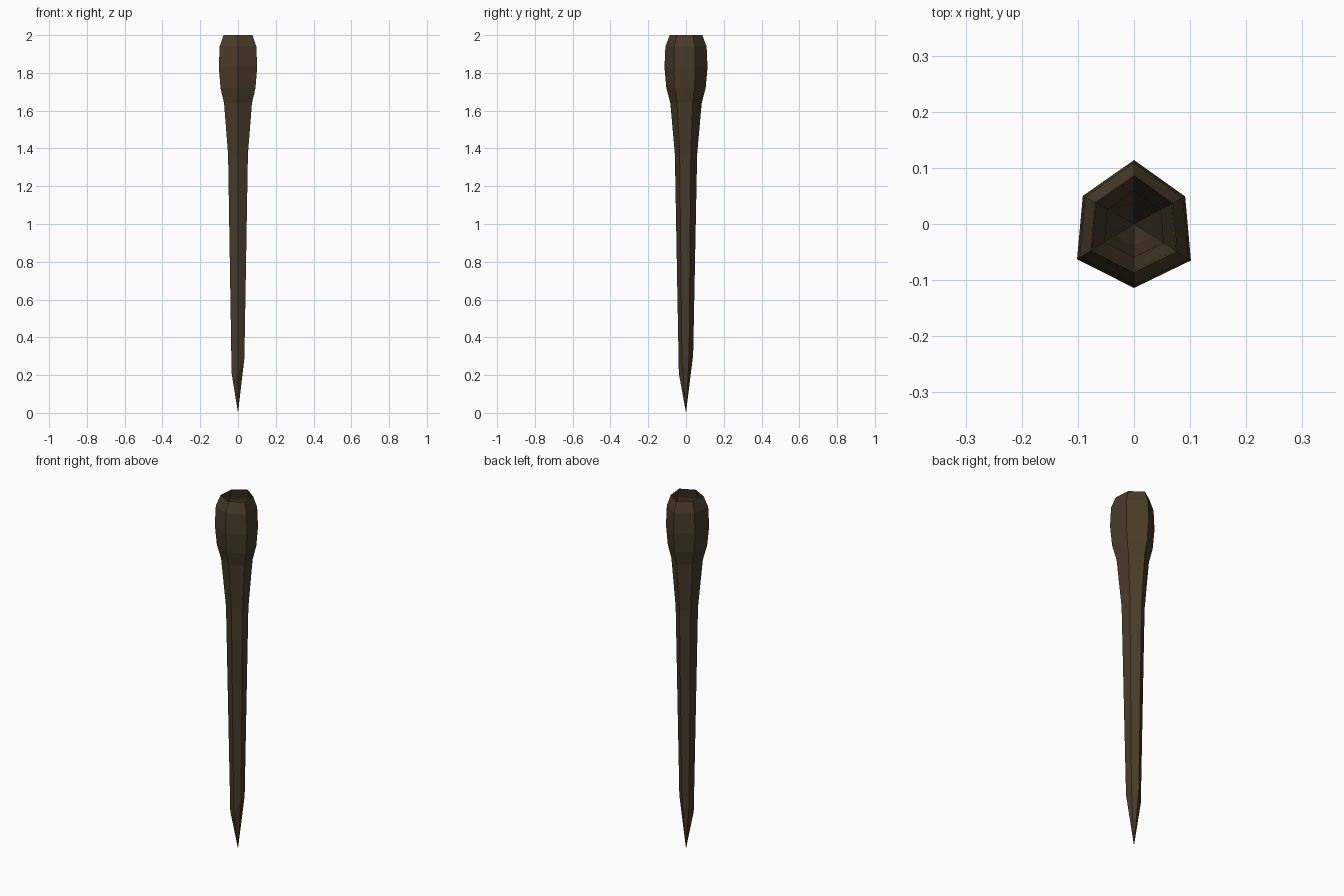
import bpy, bmesh

if "Cube" in bpy.data.objects:
    bpy.data.objects.remove(bpy.data.objects["Cube"])

# Dark wood colour
wood = bpy.data.materials.new("dark_wood")
wood.diffuse_color = (0.065, 0.043, 0.021, 1)
wood.use_nodes = True
wood.node_tree.nodes["Principled BSDF"].inputs["Base Color"].default_value = wood.diffuse_color

# Slightly uneven hexagonal section, counter-clockwise from the front corner
section = [(0, -1), (0.89, -0.57), (0.8, 0.43), (0, 1), (-0.8, 0.44), (-0.89, -0.55)]

# Profile from above the point up to the open rim: height, radius
profile = [(0.24, 0.038), (1.37, 0.059), (1.64, 0.083), (1.72, 0.104),
           (1.83, 0.114), (1.94, 0.109), (2.0, 0.086)]

# Uneven cut heights where the shaft is sharpened
cut_heights = [0.21, 0.29, 0.30, 0.31, 0.25, 0.21]

bm = bmesh.new()
rings = []
for level, (z, r) in enumerate(profile):
    ring = []
    for i, (x, y) in enumerate(section):
        height = cut_heights[i] if level == 0 else z
        ring.append(bm.verts.new((x * r, y * r, height)))
    rings.append(ring)

# Sharpened point
tip = bm.verts.new((0, 0, 0))
for i in range(6):
    bm.faces.new((tip, rings[0][(i + 1) % 6], rings[0][i]))

# Shaft and swollen head, left open at the top
for low, high in zip(rings, rings[1:]):
    for i in range(6):
        j = (i + 1) % 6
        bm.faces.new((low[i], low[j], high[j], high[i]))

mesh = bpy.data.meshes.new("wooden_stake")
bm.to_mesh(mesh)
bm.free()
mesh.materials.append(wood)
stake = bpy.data.objects.new("wooden_stake", mesh)
bpy.context.collection.objects.link(stake)
